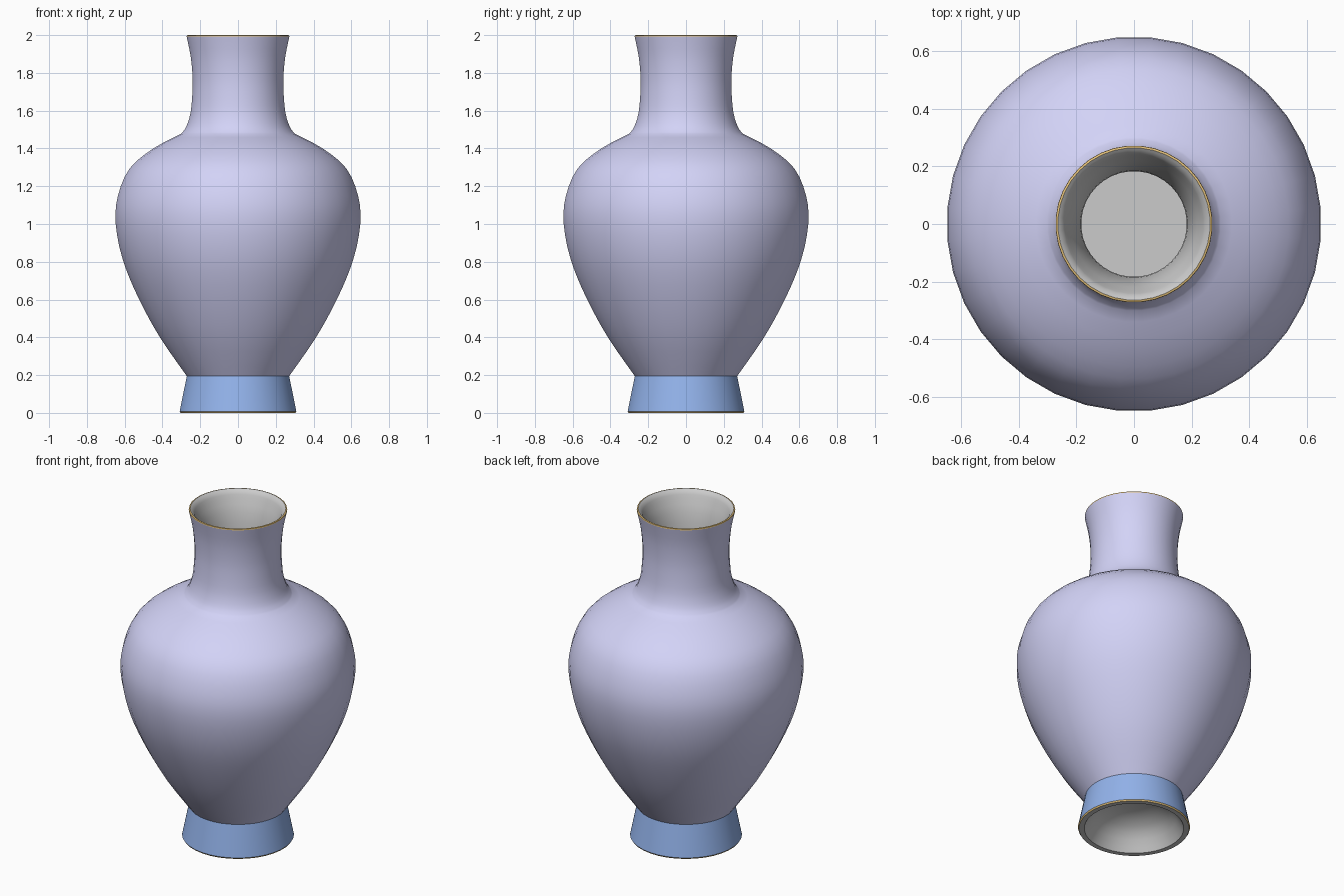
import bpy, bmesh, math

if "Cube" in bpy.data.objects:
    bpy.data.objects.remove(bpy.data.objects["Cube"])

SIDES = 36


def smooth_profile(pts, steps=3):
    """Catmull-Rom interpolation through (radius, height) points."""
    p = [pts[0]] + pts + [pts[-1]]
    out = []
    for i in range(1, len(p) - 2):
        for s in range(steps):
            t = s / steps
            out.append(tuple(
                0.5 * (2 * b + (c - a) * t + (2 * a - 5 * b + 4 * c - d) * t * t
                       + (3 * b - a - 3 * c + d) * t ** 3)
                for a, b, c, d in zip(p[i - 1], p[i], p[i + 1], p[i + 2])))
    return out + [pts[-1]]


def lathe(name, profile, colour=None):
    """Spin a profile around z; upward profiles face outward."""
    bm = bmesh.new()
    rings = []
    for r, z in profile:
        angles = [(k + 0.5) * math.tau / SIDES for k in range(SIDES)]
        rings.append([bm.verts.new((r * math.cos(a), r * math.sin(a), z)) for a in angles])
    for low, high in zip(rings, rings[1:]):
        for k in range(SIDES):
            n = (k + 1) % SIDES
            bm.faces.new((low[k], low[n], high[n], high[k]))
    bmesh.ops.remove_doubles(bm, verts=bm.verts, dist=1e-5)
    mesh = bpy.data.meshes.new(name)
    bm.to_mesh(mesh)
    bm.free()
    obj = bpy.data.objects.new(name, mesh)
    bpy.context.collection.objects.link(obj)
    if colour:
        mat = bpy.data.materials.new(name + "_colour")
        mat.diffuse_color = (*colour, 1)
        mat.use_nodes = True
        mat.node_tree.nodes["Principled BSDF"].inputs["Base Color"].default_value = mat.diffuse_color
        mesh.materials.append(mat)
    bpy.ops.object.select_all(action='DESELECT')
    obj.select_set(True)
    bpy.context.view_layer.objects.active = obj
    bpy.ops.object.shade_smooth_by_angle(angle=math.radians(40))
    return obj


GOLD = (0.8, 0.55, 0.2)

# Gold line and flared blue foot
lathe("foot_band", [(0.305, 0), (0.31, 0.008)], GOLD)
lathe("foot", [(0.31, 0.008), (0.272, 0.195)], (0.29, 0.45, 0.83))

# Glazed belly, shoulder and neck
belly = [(0.272, 0.195), (0.415, 0.40), (0.53, 0.61), (0.612, 0.81), (0.65, 1.0),
         (0.638, 1.15), (0.575, 1.295), (0.45, 1.40), (0.302, 1.478)]
neck = [(0.302, 1.478), (0.275, 1.515), (0.252, 1.59), (0.242, 1.70),
        (0.242, 1.79), (0.252, 1.89), (0.273, 1.992)]
lathe("body", smooth_profile(belly) + smooth_profile(neck)[1:], (0.65, 0.65, 0.93))

# Gold line around the mouth
lathe("rim_band", [(0.273, 1.992), (0.272, 1.998), (0.265, 2.0)], GOLD)

# Unglazed lip, inner wall and floor
inner = [(0.265, 2.0), (0.248, 1.985), (0.234, 1.955), (0.205, 1.88), (0.187, 1.77), (0.184, 1.68),
         (0.195, 1.56), (0.235, 1.46), (0.41, 1.36), (0.53, 1.26), (0.59, 1.13),
         (0.60, 1.0), (0.565, 0.83), (0.485, 0.63), (0.37, 0.42), (0.25, 0.25)]
lathe("inside", smooth_profile(inner, 2) + [(0, 0.25)])

# Hollow underside and standing ring
lathe("underside", smooth_profile([(0, 0.16), (0.11, 0.148), (0.21, 0.095), (0.276, 0)])
      + [(0.305, 0)])
